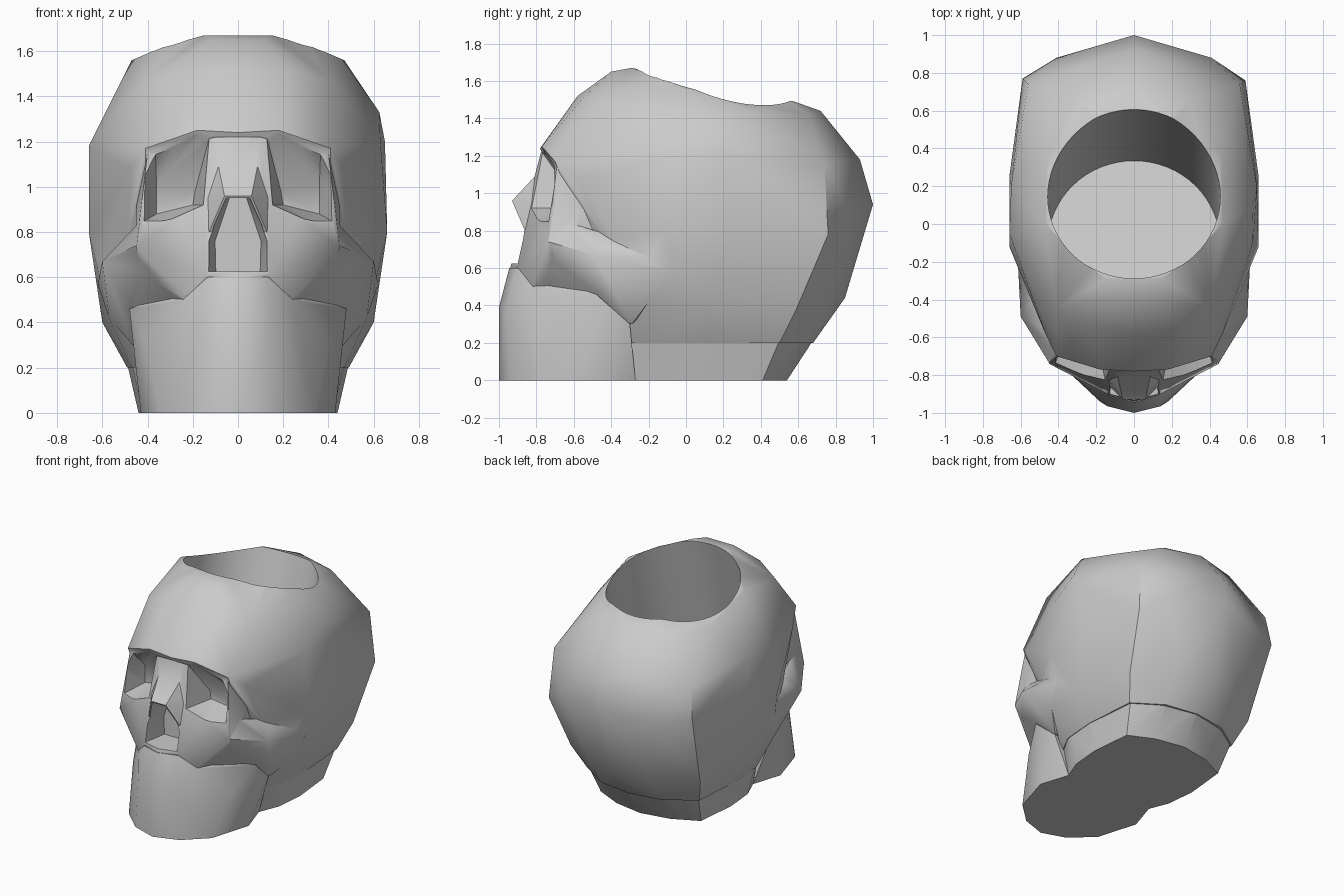
import bpy, bmesh, math
from mathutils import Matrix, Vector

cube = bpy.data.objects.get("Cube")
if cube:
    bpy.data.objects.remove(cube, do_unlink=True)

bone = bpy.data.materials.new("bone_grey")
bone.use_nodes = True
bone.diffuse_color = (0.6, 0.6, 0.6, 1)
for node in bone.node_tree.nodes:
    if node.type == 'BSDF_PRINCIPLED':
        node.inputs["Base Color"].default_value = bone.diffuse_color


def finish(name, bm):
    bmesh.ops.recalc_face_normals(bm, faces=bm.faces[:])
    mesh = bpy.data.meshes.new(name)
    bm.to_mesh(mesh)
    bm.free()
    mesh.materials.append(bone)
    obj = bpy.data.objects.new(name, mesh)
    bpy.context.scene.collection.objects.link(obj)
    return obj


def faceted(name, points, side=0, single=()):
    """Convex block from points mirrored in x (side 0) or on one side, plus unmirrored single points."""
    sides = (1, -1) if side == 0 else (side,)
    coords = {(x * s + 0.0, y, z) for x, y, z in points for s in sides} | set(single)
    bm = bmesh.new()
    for co in sorted(coords):
        bm.verts.new(co)
    bmesh.ops.convex_hull(bm, input=bm.verts[:])
    loose = [v for v in bm.verts if not v.link_faces]
    bmesh.ops.delete(bm, geom=loose, context='VERTS')
    return finish(name, bm)


def combine(target, other, operation):
    other.hide_render = True
    mod = target.modifiers.new(other.name, 'BOOLEAN')
    mod.operation = operation
    mod.solver = 'EXACT'
    mod.object = other
    bpy.ops.object.select_all(action='DESELECT')
    bpy.context.view_layer.objects.active = target
    target.select_set(True)
    bpy.ops.object.modifier_apply(modifier=mod.name)
    bpy.data.objects.remove(other, do_unlink=True)


# Cranium: lower rim, belly, widest band
band = [
    (0, .68, .2), (.25, .64, .2), (.46, .5, .2), (.49, .1, .2), (.47, -.15, .2), (.38, -.32, .2),
    (.6, .1, .4), (.57, -.2, .42), (.53, .59, .38), (0, .85, .44), (.25, .8, .46),
    (.66, .25, .8), (.66, -.12, .8), (.5, -.42, .77), (0, 1, .94), (.41, .88, .9),
    (.65, .2, 1.2), (.63, -.1, 1.2)]
# Crown and forehead
crown = [
    (0, .93, 1.18), (.56, .74, 1.15), (0, .72, 1.44), (.3, .66, 1.42), (.47, 0, 1.56),
    (.46, .38, 1.44), (.2, .58, 1.49), (.33, -.15, 1.62), (.15, -.29, 1.67), (.11, -.4, 1.65),
    (.41, -.45, 1.47), (0, -.58, 1.52), (.22, -.55, 1.51), (0, -.78, 1.24),
    (.18, -.77, 1.25), (.41, -.7, 1.17), (.47, -.58, 1.08)]
skull = faceted("skull_planter", band + crown, single=[
    (.59, .76, .78), (-.59, .77, .93), (.625, .1, 1.33), (-.66, -.05, 1.18)])

# Base of the cranium, narrowing to the flat underside
base = faceted("cranium_base", [
    (0, .54, 0), (.22, .5, 0), (.41, .41, 0), (.44, .1, 0), (.42, -.12, 0), (.36, -.27, 0),
    (0, .71, .26), (.25, .66, .26), (.46, .52, .26), (.5, .1, .26), (.48, -.15, .26),
    (.38, -.32, .26)])

# Face from brow to upper lip
face = faceted("face", [
    (.1, -.775, 1.22), (.4, -.69, 1.15), (.43, -.68, .86), (.45, -.74, .73),
    (.27, -.81, .78), (.14, -.865, .72), (.14, -.9, .61), (0, -.94, .6),
    (.24, -.82, .5), (.42, -.68, .62),
    (.45, -.4, 1.05), (.45, -.4, .65), (.38, -.42, .4)])

# Cheekbone: ledge along the side, hollow underside running down to the jaw
cheek = [
    (.45, -.735, .74), (.43, -.65, .85), (.43, -.69, .63), (.27, -.79, .53),
    (.6, -.49, .67), (.62, -.1, .57), (.61, .07, .63), (.45, -.45, .78), (.53, -.3, .69),
    (.31, -.62, .42), (.475, -.47, .46), (.57, -.2, .42), (.465, -.29, .3), (.35, -.3, .3)]

# Muzzle and jaw
jaw = faceted("jaw", [
    (0, -1, 0), (.18, -.94, 0), (.34, -.79, 0), (.43, -.49, 0), (.36, -.27, 0),
    (0, -.98, .18), (0, -1, .39), (.14, -.965, .38), (0, -.945, .6), (.13, -.905, .6),
    (.24, -.825, .5), (.31, -.65, .43), (.48, -.48, .46), (.41, -.64, .31), (.46, -.3, .3)])

for part in (base, face, faceted("left_cheekbone", cheek, 1),
             faceted("right_cheekbone", cheek, -1), jaw):
    combine(skull, part, 'UNION')

# Eye sockets: wedges that slope back under the brow
socket = [
    (.1, -.84, 1.32), (.37, -.84, 1.28), (.46, -.84, 1.1), (.45, -.84, .83),
    (.32, -.84, .84), (.15, -.84, .92),
    (.19, -.6, .98), (.36, -.57, 1.01), (.36, -.57, .88), (.2, -.6, .92)]
for side, label in ((1, "left"), (-1, "right")):
    combine(skull, faceted(label + "_socket_cutter", socket, side), 'DIFFERENCE')

# Nasal bone and nose opening
nasal = faceted("nasal_bone", [
    (.09, -.79, 1.11), (.06, -.93, .96), (.15, -.8, .95), (.15, -.84, .75),
    (.11, -.6, 1.08), (.15, -.6, .75)])
combine(skull, nasal, 'UNION')
nose = faceted("nose_cutter", [
    (x * s, y, z) for y, s in ((-.96, 1), (-.72, .7))
    for x, z in ((.055, .95), (.145, .76), (.14, .625))])
combine(skull, nose, 'DIFFERENCE')

# Planting hole: round well leaning back
tilt = math.radians(14)
axis = Vector((0, math.sin(tilt), math.cos(tilt)))
depth, spare = 1.11, 0.4
bm = bmesh.new()
bmesh.ops.create_cone(
    bm, cap_ends=True, segments=64, radius1=.457, radius2=.457, depth=depth + spare,
    matrix=Matrix.Translation(Vector((0, .16, 1.58)) + axis * (spare - depth) / 2)
    @ Matrix.Rotation(-tilt, 4, 'X'))
combine(skull, finish("well_cutter", bm), 'DIFFERENCE')

bpy.ops.object.select_all(action='DESELECT')
bpy.context.view_layer.objects.active = skull
skull.select_set(True)
bpy.ops.object.shade_smooth_by_angle(angle=math.radians(36))
